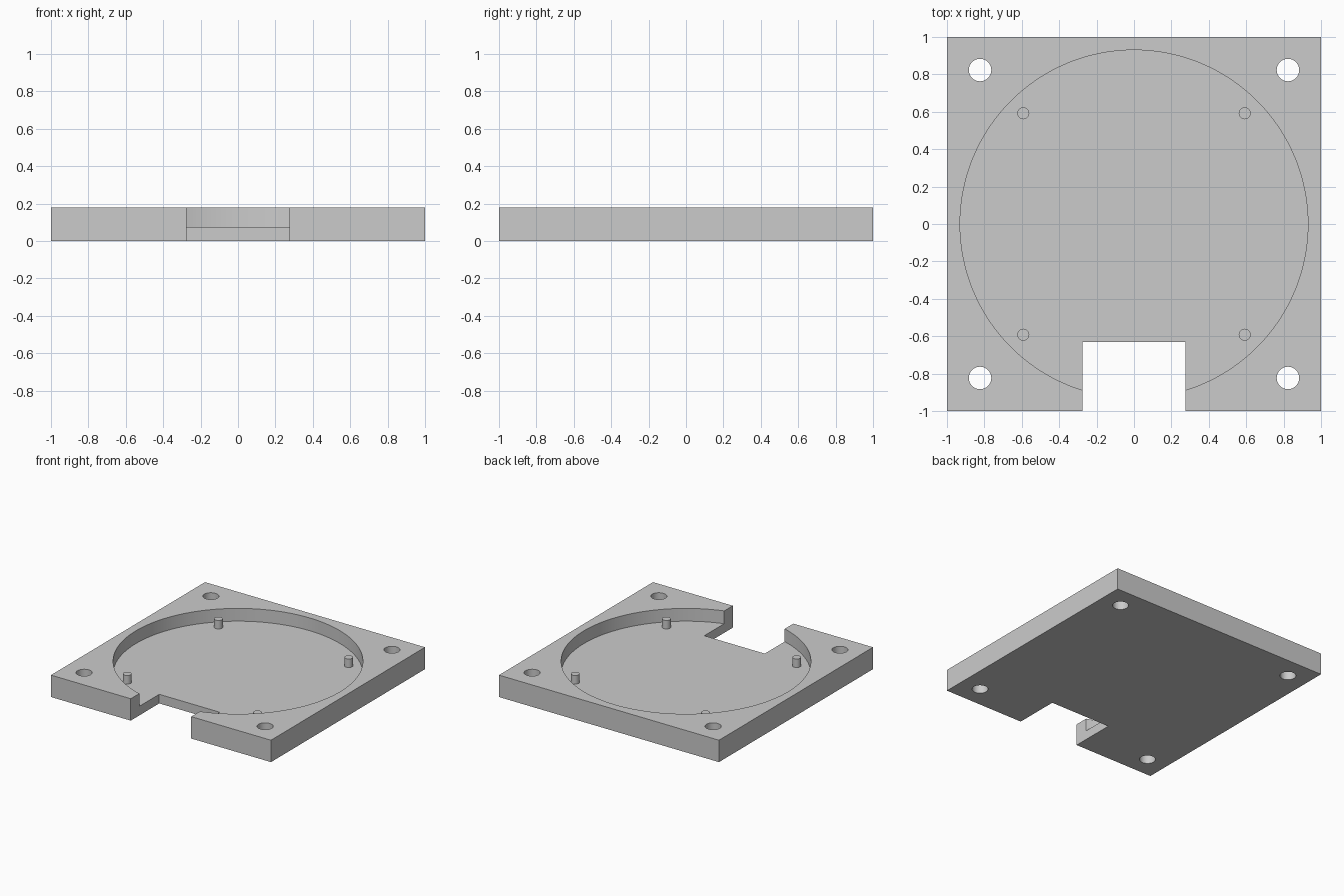
import bpy
import math

cube = bpy.data.objects.get("Cube")
if cube:
    bpy.data.objects.remove(cube, do_unlink=True)

HEIGHT, FLOOR = 0.18, 0.075
HOLE, PIN = 0.823, 0.592
CORNERS = [(sx, sy) for sx in (-1, 1) for sy in (-1, 1)]

grey = bpy.data.materials.new("light grey")
grey.use_nodes = True
color = (0.6, 0.6, 0.6, 1)
grey.diffuse_color = color
grey.node_tree.nodes["Principled BSDF"].inputs["Base Color"].default_value = color


def box(name, x0, x1, y0, y1, z0, z1):
    bpy.ops.mesh.primitive_cube_add(
        size=1, location=((x0 + x1) / 2, (y0 + y1) / 2, (z0 + z1) / 2))
    ob = bpy.context.object
    ob.name = name
    ob.scale = (x1 - x0, y1 - y0, z1 - z0)
    bpy.ops.object.transform_apply(location=False, rotation=False, scale=True)
    ob.data.materials.append(grey)
    return ob


def cylinder(name, x, y, radius, z0, z1, sides):
    bpy.ops.mesh.primitive_cylinder_add(
        vertices=sides, radius=radius, depth=z1 - z0, location=(x, y, (z0 + z1) / 2))
    ob = bpy.context.object
    ob.name = name
    ob.data.materials.append(grey)
    return ob


def select(ob):
    bpy.ops.object.select_all(action="DESELECT")
    ob.select_set(True)
    bpy.context.view_layer.objects.active = ob


# Square base plate
plate = box("base_plate", -1, 1, -1, 1, 0, HEIGHT)

# Round recess, front notch and corner screw holes
cutters = [
    cylinder("recess_cutter", 0, 0, 0.93, FLOOR, HEIGHT + 0.1, 128),
    box("notch_cutter", -0.275, 0.275, -1.2, -0.63, -0.1, HEIGHT + 0.1),
]
for sx, sy in CORNERS:
    cutters.append(cylinder("hole_cutter", sx * HOLE, sy * HOLE, 0.06,
                            -0.1, HEIGHT + 0.1, 48))

select(plate)
for cutter in cutters:
    cutter.hide_render = True
    mod = plate.modifiers.new("cut", "BOOLEAN")
    mod.operation = "DIFFERENCE"
    mod.solver = "EXACT"
    mod.object = cutter
    bpy.ops.object.modifier_apply(modifier=mod.name)
for cutter in cutters:
    bpy.data.objects.remove(cutter, do_unlink=True)
select(plate)
bpy.ops.object.shade_smooth_by_angle(angle=math.radians(30))

# Locating pins on the recess floor
for sx, sy in CORNERS:
    name = ("front" if sy < 0 else "back") + ("_left" if sx > 0 else "_right") + "_pin"
    pin = cylinder(name, sx * PIN, sy * PIN, 0.032, FLOOR - 0.01, 0.145, 32)
    select(pin)
    bpy.ops.object.shade_smooth_by_angle(angle=math.radians(30))
